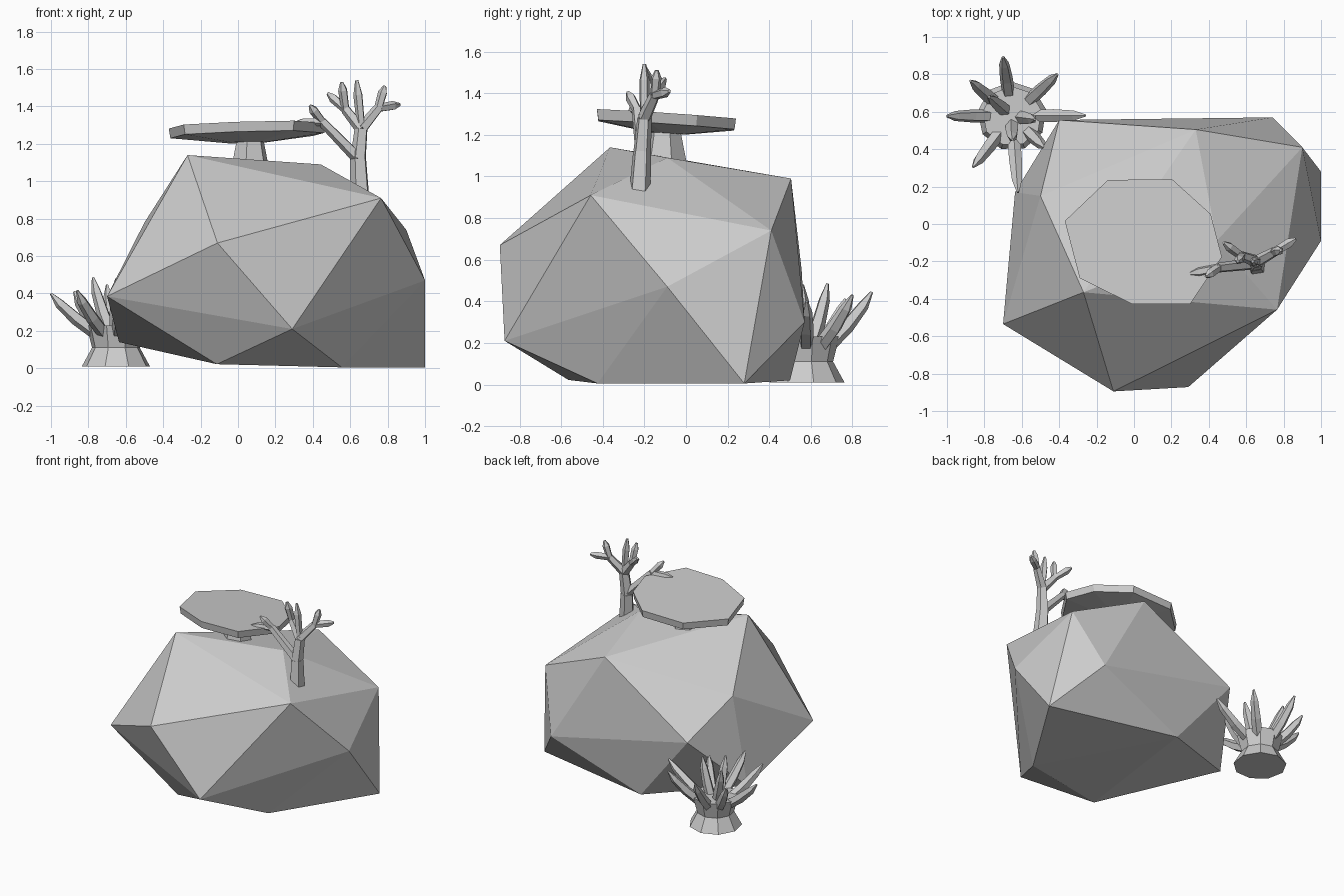
import bpy, bmesh, math
from mathutils import Vector

if "Cube" in bpy.data.objects:
    bpy.data.objects.remove(bpy.data.objects["Cube"])

grey = bpy.data.materials.new("stone grey")
grey.diffuse_color = (0.6, 0.6, 0.6, 1)
grey.use_nodes = True
grey.node_tree.nodes["Principled BSDF"].inputs["Base Color"].default_value = grey.diffuse_color


def finish(bm, name):
    bmesh.ops.recalc_face_normals(bm, faces=bm.faces)
    me = bpy.data.meshes.new(name)
    bm.to_mesh(me)
    bm.free()
    me.materials.append(grey)
    ob = bpy.data.objects.new(name, me)
    bpy.context.collection.objects.link(ob)


def loft(bm, rings):
    """Skin a list of equal point rings and cap both ends."""
    vs = [[bm.verts.new(p) for p in r] for r in rings]
    n = len(vs[0])
    for a, b in zip(vs, vs[1:]):
        for i in range(n):
            j = (i + 1) % n
            bm.faces.new((a[i], a[j], b[j], b[i]))
    bm.faces.new(vs[0][::-1])
    bm.faces.new(vs[-1])


def tube(bm, pts, radii, sides=5):
    """Tapered faceted tube along a path."""
    pts = [Vector(p) for p in pts]
    rings = []
    for i, (p, r) in enumerate(zip(pts, radii)):
        t = (pts[min(i + 1, len(pts) - 1)] - pts[max(i - 1, 0)]).normalized()
        u = t.cross(Vector((0.1, 1, 0))).normalized()
        w = t.cross(u)
        rings.append([p + r * (math.cos(k) * u + math.sin(k) * w)
                      for k in [2 * math.pi * s / sides for s in range(sides)]])
    loft(bm, rings)


def ring(cx, cy, z, r, n, turn=0.0):
    return [(cx + r * math.cos(turn + 2 * math.pi * i / n),
             cy + r * math.sin(turn + 2 * math.pi * i / n), z) for i in range(n)]


# Boulder: hull of its corner points
corners = [(-.40, .556, .55), (.74, .57, .30), (.90, .41, .74), (1, .28, .005),
           (1, -.09, .47), (.765, -.458, .91), (.29, -.872, .21), (-.11, -.895, .67),
           (-.70, -.535, .385), (-.636, .17, .14), (-.50, .15, .78), (.33, .505, .99),
           (-.27, -.365, 1.14), (.443, -.09, 1.09), (.03, .50, .02),
           (-.113, -.565, .022), (.555, -.425, .005)]
bm = bmesh.new()
for c in corners:
    bm.verts.new(c)
bmesh.ops.convex_hull(bm, input=bm.verts)
finish(bm, "boulder")

# Table coral: tilted eight-sided plate with tapered underside
cx, cy = .05, -.09
rim = [(-.37, .016), (-.29, -.29), (-.01, -.428), (.30, -.428),
       (.47, -.176), (.41, .053), (.203, .24), (-.14, .235)]


def plate_ring(scale, drop):
    out = []
    for x, y in rim:
        dx, dy = (x - cx) * scale, (y - cy) * scale
        out.append((cx + dx, cy + dy, 1.297 + .02 * dx - .065 * dy - drop))
    return out


bm = bmesh.new()
loft(bm, [plate_ring(.25, .09), plate_ring(.98, .052), plate_ring(1, 0)])
finish(bm, "table_coral_plate")

# Table coral stem
bm = bmesh.new()
loft(bm, [ring(.065, -.1, 1.02, .115, 6, .3), ring(.065, -.1, 1.22, .075, 6, .3)])
finish(bm, "table_coral_stem")

# Branching coral: trunk, limbs and pointed twigs
bm = bmesh.new()
base, fork, crown = (.655, -.225, .90), (.645, -.212, 1.12), (.66, -.2, 1.28)
left, mid, right = (.45, -.235, 1.32), (.575, -.17, 1.385), (.75, -.15, 1.39)
tube(bm, [base, fork], [.055, .046])
tube(bm, [fork, crown], [.044, .037])
for end in (left, mid, right):
    tube(bm, [fork if end is left else crown, end], [.034, .027])
twigs = [(left, (.385, -.28, 1.405)), (left, (.30, -.265, 1.31)),
         (mid, (.48, -.10, 1.47)), (mid, (.555, -.2, 1.53)),
         (crown, (.635, -.2, 1.54)), (right, (.785, -.14, 1.51)),
         (right, (.865, -.08, 1.41))]
for a, b in twigs:
    a, b = Vector(a), Vector(b)
    tube(bm, [a, a.lerp(b, .7), b], [.023, .026, .009])
finish(bm, "branching_coral")

# Anemone foot: waisted nine-sided column
ax, ay = -.652, .577
bm = bmesh.new()
loft(bm, [ring(ax, ay, z, r, 9, .2)
          for z, r in ((.01, .185), (.11, .13), (.23, .16))])
finish(bm, "anemone_foot")

# Anemone tentacles: outer ring and inner ring, curving outwards
tips = [(-1, .577, .40), (-.86, .305, .415), (-.62, .17, .40), (-.48, .41, .42),
        (-.26, .58, .40), (-.41, .80, .43), (-.70, .893, .445), (-.875, .765, .41),
        (-.775, .68, .485), (-.53, .56, .48), (-.65, .45, .48)]
bm = bmesh.new()
for i, (x, y, z) in enumerate(tips):
    d = Vector((x - ax, y - ay, 0))
    reach = d.length
    d.normalize()
    root = .11 if i < 8 else .04
    c = Vector((ax, ay, 0))
    pts = [c + d * root + Vector((0, 0, .19)),
           c + d * (root + (reach - root) * .42) + Vector((0, 0, .19 + (z - .19) * .35)),
           c + d * (root + (reach - root) * .8) + Vector((0, 0, .19 + (z - .19) * .74)),
           Vector((x, y, z))]
    tube(bm, pts, [.036, .036, .028, .007])
finish(bm, "anemone_tentacles")
